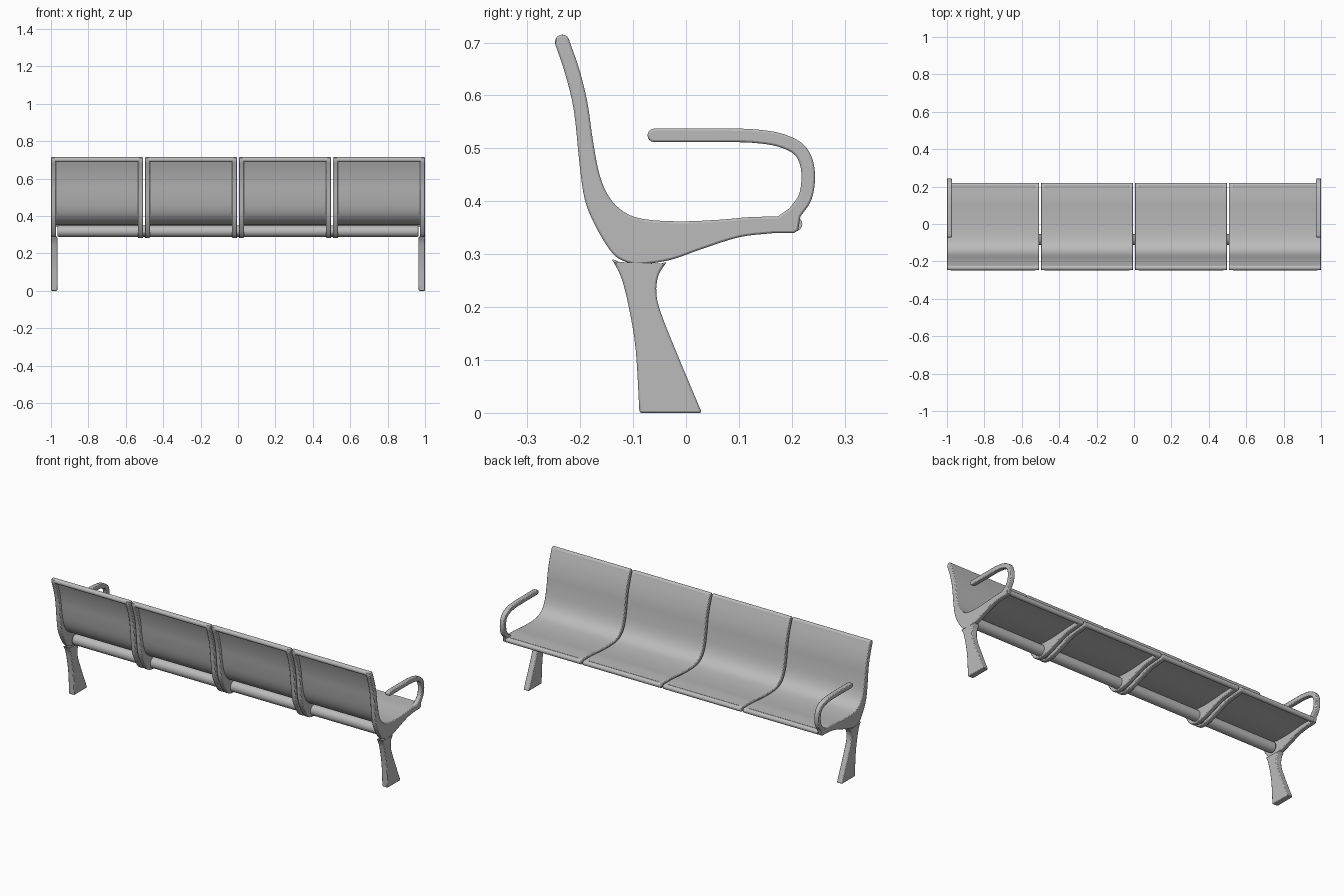
import bpy, bmesh, math
from mathutils import Vector

if "Cube" in bpy.data.objects:
    bpy.data.objects.remove(bpy.data.objects["Cube"])

SEATS, GAP, RIB = 4, 0.0107, 0.026
WIDTH = (2 - GAP * (SEATS - 1)) / SEATS
CAP = 0.0138

metal = bpy.data.materials.new("grey_metal")
metal.use_nodes = True
GREY = (0.5, 0.5, 0.5, 1)
metal.diffuse_color = GREY
metal.node_tree.nodes["Principled BSDF"].inputs["Base Color"].default_value = GREY


def spline(points, steps=4):
    """Smooth curve through the points."""
    p = [Vector(q) for q in points]
    p = [2 * p[0] - p[1]] + p + [2 * p[-1] - p[-2]]
    out = []
    for a, b, c, d in zip(p, p[1:], p[2:], p[3:]):
        for i in range(steps):
            t = i / steps
            out.append(0.5 * (2 * b + (c - a) * t + (2 * a - 5 * b + 4 * c - d) * t * t
                              + (3 * b - a - 3 * c + d) * t ** 3))
    return out + [p[-2]]


def offset(path, dist):
    """Path moved sideways, to the left of its direction."""
    out = []
    for i, q in enumerate(path):
        d = (path[min(i + 1, len(path) - 1)] - path[max(i - 1, 0)]).normalized()
        out.append(q + Vector((-d.y, d.x)) * dist)
    return out


def arc(centre, radius, start, end, steps=8):
    angles = [math.radians(start + (end - start) * i / steps) for i in range(steps + 1)]
    return [Vector(centre) + radius * Vector((math.cos(a), math.sin(a))) for a in angles]


def finish(ob, bevel):
    ob.data.materials.append(metal)
    if bevel:
        mod = ob.modifiers.new("rounded_rim", "BEVEL")
        mod.width, mod.segments = bevel, 2
        mod.limit_method, mod.angle_limit = "ANGLE", math.radians(60)
        mod.use_clamp_overlap = False
    bpy.ops.object.select_all(action="DESELECT")
    ob.select_set(True)
    bpy.context.view_layer.objects.active = ob
    bpy.ops.object.shade_smooth_by_angle(angle=math.radians(35))


def plate(name, outline, x0, x1, bevel=0.0):
    """Side outline (y, z) extruded along x."""
    bm = bmesh.new()
    face = bm.faces.new([bm.verts.new((x0, q.x, q.y)) for q in outline])
    ext = bmesh.ops.extrude_face_region(bm, geom=[face])["geom"]
    moved = [v for v in ext if isinstance(v, bmesh.types.BMVert)]
    bmesh.ops.translate(bm, vec=(x1 - x0, 0, 0), verts=moved)
    bmesh.ops.recalc_face_normals(bm, faces=bm.faces)
    mesh = bpy.data.meshes.new(name)
    bm.to_mesh(mesh)
    bm.free()
    ob = bpy.data.objects.new(name, mesh)
    bpy.context.collection.objects.link(ob)
    finish(ob, bevel)


def rod(name, centre, radius, x0, x1, bevel=0.0):
    bpy.ops.mesh.primitive_cylinder_add(
        vertices=32, radius=radius, depth=x1 - x0,
        location=((x0 + x1) / 2, *centre), rotation=(0, math.pi / 2, 0))
    ob = bpy.context.object
    ob.name = name
    finish(ob, bevel)


# Side lines: sitting surface, rear underside, armrest centre line
top_end, nose = (-0.234, 0.701), (0.206, 0.357)
surface = spline([(-0.221, 0.705), (-0.201, 0.647), (-0.186, 0.585), (-0.176, 0.515),
                  (-0.163, 0.449), (-0.144, 0.406), (-0.116, 0.379), (-0.078, 0.366),
                  (-0.012, 0.362), (0.063, 0.365), (0.12, 0.37), (0.173, 0.371)])
underside = spline([(0.167, 0.34), (0.1, 0.332), (0.025, 0.308), (-0.03, 0.289),
                    (-0.088, 0.281), (-0.122, 0.289), (-0.144, 0.308), (-0.172, 0.355),
                    (-0.191, 0.402), (-0.201, 0.468), (-0.212, 0.572), (-0.229, 0.643),
                    (-0.247, 0.696)])
arm = spline([(0.206, 0.379), (0.225, 0.407), (0.231, 0.442), (0.227, 0.475),
              (0.211, 0.5), (0.176, 0.516), (0.13, 0.523), (0.08, 0.5245), (-0.06, 0.5245)])

# Frame outlines with and without the armrest
head = arc(top_end, CAP, 160, 30)[1:-1]
rib_outline = surface + arc(nose, CAP, 80, -90) + underside + head
end_outline = (surface + offset(arm, 0.0128) + arc(arm[-1], 0.0128, 270, 90)[1:-1]
               + offset(arm, -0.0128)[::-1]
               + [Vector((0.212, 0.345)), Vector((0.204, 0.34))] + underside + head)

# Thin seat shell following the sitting surface
shell_line = surface + [Vector((0.2, 0.3705))]
shell = shell_line + offset(shell_line, -0.011)[::-1]

for i in range(SEATS):
    x0 = -1 + i * (WIDTH + GAP)
    x1 = x0 + WIDTH
    inner0, inner1 = x0 + RIB - 0.006, x1 - RIB + 0.006
    plate(f"seat_shell_{i + 1}", shell, inner0, inner1)
    rod(f"top_roll_{i + 1}", top_end, CAP, inner0, inner1)
    rod(f"front_roll_{i + 1}", nose, CAP, inner0, inner1)
    first, last = i == 0, i == SEATS - 1
    plate(f"right_rib_{i + 1}", end_outline if first else rib_outline, x0, x0 + RIB, 0.004)
    plate(f"left_rib_{i + 1}", end_outline if last else rib_outline, x1 - RIB, x1, 0.004)

# Support beam under the seats
rod("support_beam", (-0.083, 0.318), 0.03, -0.966, 0.966, 0.008)

# Flared legs
leg = (spline([(-0.141, 0.292), (-0.122, 0.255), (-0.107, 0.194), (-0.095, 0.119), (-0.088, 0)])
       + spline([(0.03, 0), (-0.012, 0.1), (-0.046, 0.185), (-0.056, 0.226),
                 (-0.052, 0.26), (-0.036, 0.286)])
       + spline([(-0.06, 0.278), (-0.088, 0.276), (-0.116, 0.28)]))
for side, x in (("right", -1), ("left", 0.966)):
    plate(f"{side}_leg", leg, x, x + 0.034, 0.004)
